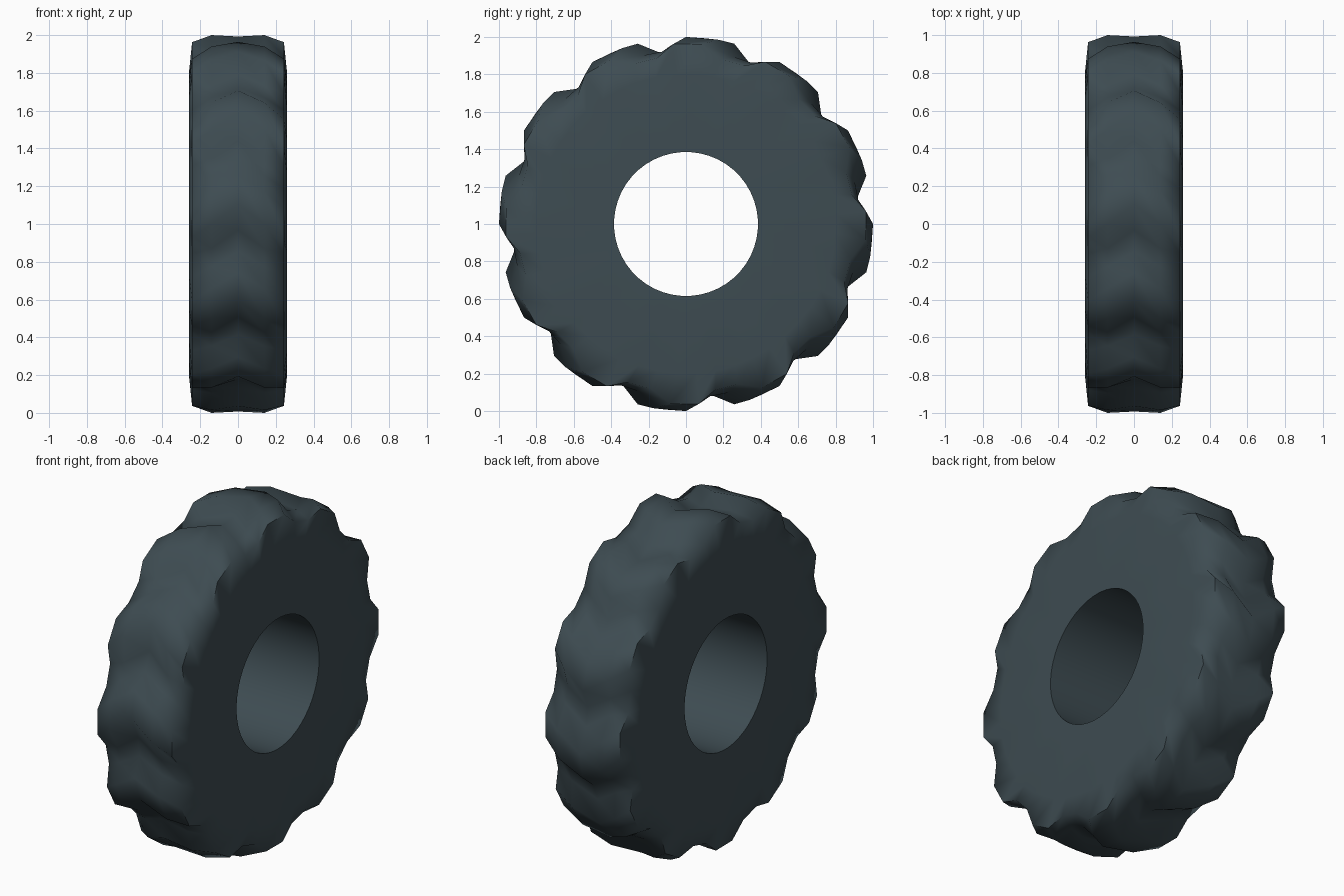
import bpy, bmesh
from math import sin, cos, radians

cube = bpy.data.objects.get("Cube")
if cube:
    bpy.data.objects.remove(cube, do_unlink=True)

LUGS = 12
PITCH = 360 / LUGS

# Dark slate rubber
rubber = bpy.data.materials.new("dark_slate_rubber")
rubber.use_nodes = True
colour = (0.048, 0.072, 0.084, 1)
rubber.diffuse_color = colour
bsdf = rubber.node_tree.nodes["Principled BSDF"]
bsdf.inputs["Base Color"].default_value = colour
bsdf.inputs["Roughness"].default_value = 0.8

# Half section from bore to crown: x, lug radius, groove radius, and the
# angles of lug back, lug front, groove start, groove end within one pitch
even = (-4, 3.5, 11, 18.5)
bore = (0.26, 0.385, 0.385, even)
sidewall = (0.26, 0.80, 0.80, even)
shoulder = (0.243, 0.965, 0.90, (-4, 5, 12, 20))
tread = (0.14, 1.0, 0.93, (0, 10, 16, 22))
crown = (0.0, 0.998, 0.93, (6, 15, 21, 28))
half = [bore, sidewall, shoulder, tread]
section = half + [crown] + [(-x, lug, groove, a) for x, lug, groove, a in reversed(half)]


def add_ring(bm, x, lug, groove, angles):
    ring = []
    for i in range(LUGS):
        for angle, r in zip(angles, (lug, lug, groove, groove)):
            a = radians(i * PITCH + angle)
            ring.append(bm.verts.new((x, r * sin(a), 1 + r * cos(a))))
    return ring


# Tyre: chevron lugs swept round the axle, closed through the bore
bm = bmesh.new()
rings = [add_ring(bm, *row) for row in section]
for i, ring in enumerate(rings):
    following = rings[(i + 1) % len(rings)]
    n = len(ring)
    for j in range(n):
        k = (j + 1) % n
        bm.faces.new((ring[j], ring[k], following[k], following[j]))
bmesh.ops.recalc_face_normals(bm, faces=bm.faces)

mesh = bpy.data.meshes.new("tyre")
bm.to_mesh(mesh)
bm.free()
mesh.materials.append(rubber)
tyre = bpy.data.objects.new("tyre", mesh)
bpy.context.collection.objects.link(tyre)

# Soft tread with crisp bore edges
bpy.ops.object.select_all(action="DESELECT")
tyre.select_set(True)
bpy.context.view_layer.objects.active = tyre
bpy.ops.object.shade_smooth_by_angle(angle=radians(65))
